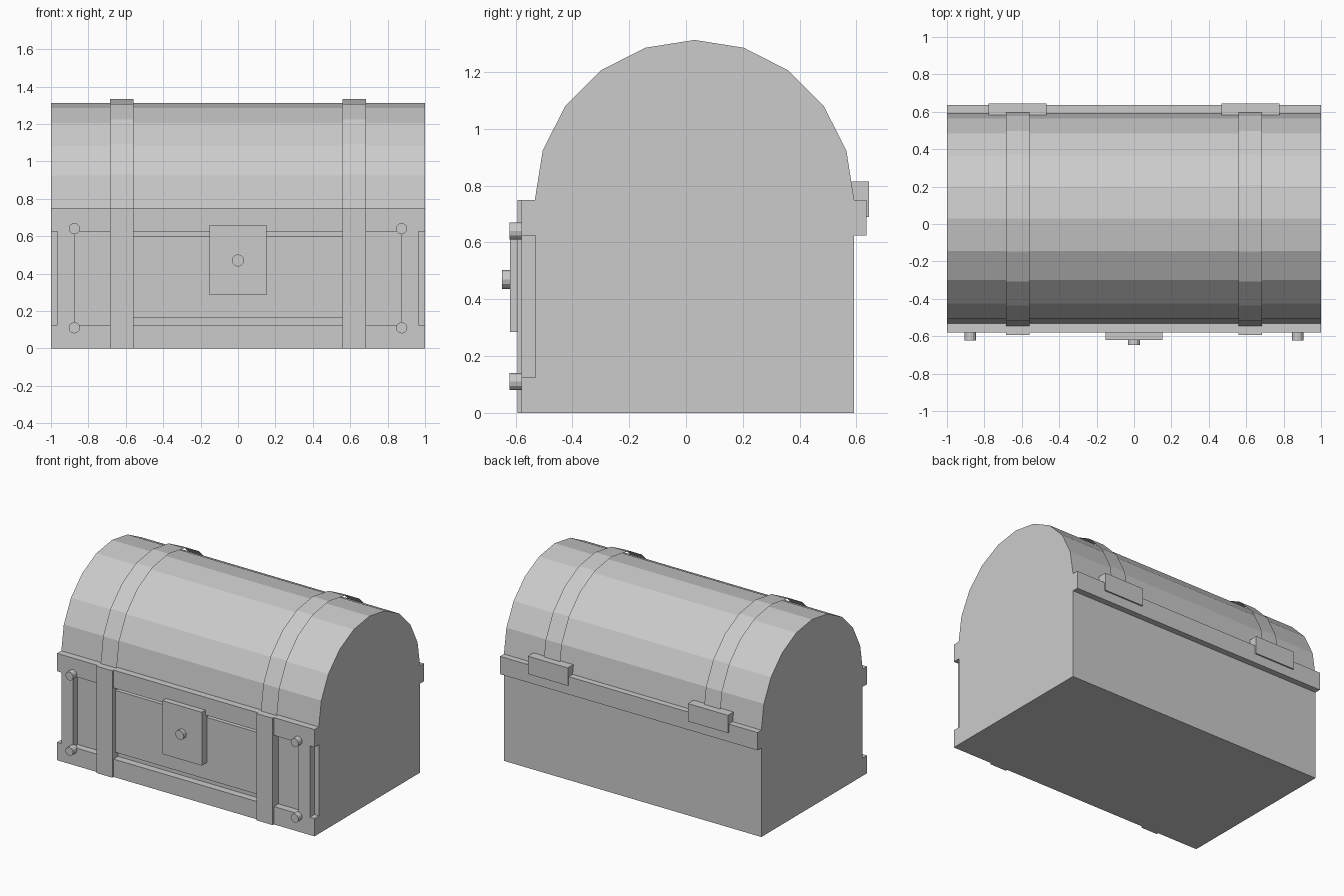
import bpy, bmesh
from math import sin, cos, pi
from mathutils import Matrix

cube = bpy.data.objects.get("Cube")
if cube:
    bpy.data.objects.remove(cube, do_unlink=True)

grey = bpy.data.materials.new("plain grey")
grey.use_nodes = True
grey.diffuse_color = (0.6, 0.6, 0.6, 1)
grey.node_tree.nodes["Principled BSDF"].inputs["Base Color"].default_value = (0.6, 0.6, 0.6, 1)


def finish(name, bm):
    mesh = bpy.data.meshes.new(name)
    bm.to_mesh(mesh)
    bm.free()
    mesh.materials.append(grey)
    obj = bpy.data.objects.new(name, mesh)
    bpy.context.collection.objects.link(obj)
    return obj


def box(name, x, y, z):
    bm = bmesh.new()
    bmesh.ops.create_cube(bm, size=1)
    for v in bm.verts:
        for axis, (low, high) in enumerate((x, y, z)):
            v.co[axis] = high if v.co[axis] > 0 else low
    return finish(name, bm)


def stud(name, x, z, radius, y_front, y_back):
    bm = bmesh.new()
    place = Matrix.Translation((x, (y_front + y_back) / 2, z)) @ Matrix.Rotation(pi / 2, 4, 'X')
    bmesh.ops.create_cone(bm, cap_ends=True, segments=12, radius1=radius, radius2=radius,
                          depth=y_back - y_front, matrix=place)
    return finish(name, bm)


def arch(ry, rz, steps=10):
    """Half-round lid outline, from back to front."""
    return [(0.03 + ry * cos(pi * i / steps), 0.75 + rz * sin(pi * i / steps))
            for i in range(steps + 1)]


# Chest body and rounded lid: one outline with front rails and a back lip
BACK, LIP, FRONT, PANEL = 0.592, 0.635, -0.58, -0.53
outline = [(FRONT, 0), (BACK, 0), (BACK, 0.625), (LIP, 0.625), (LIP, 0.75)]
outline += arch(0.562, 0.563)
outline += [(FRONT, 0.75), (FRONT, 0.625), (PANEL, 0.625), (PANEL, 0.125), (FRONT, 0.125)]
bm = bmesh.new()
side = bm.faces.new([bm.verts.new((-1, y, z)) for y, z in outline])
ext = bmesh.ops.extrude_face_region(bm, geom=[side], use_keep_orig=True)
bmesh.ops.translate(bm, vec=(2, 0, 0),
                    verts=[g for g in ext["geom"] if isinstance(g, bmesh.types.BMVert)])
bmesh.ops.recalc_face_normals(bm, faces=bm.faces)
finish("chest_body", bm)

# Raised middle panel and lock
box("front_panel", (-0.6, 0.6), (-0.56, PANEL), (0.165, 0.6))
box("lock_plate", (-0.153, 0.153), (-0.62, -0.55), (0.285, 0.66))
stud("lock_knob", 0, 0.47, 0.033, -0.648, -0.615)

# Parts repeated on both sides
for label, s in (("left", 1), ("right", -1)):
    def span(a, b):
        return sorted((s * a, s * b))

    box(label + "_stile", span(0.875, 0.965), (FRONT, PANEL), (0.125, 0.625))
    box(label + "_front_strap", span(0.56, 0.685), (-0.594, PANEL), (0, 0.75))
    box(label + "_hinge", span(0.467, 0.777), (0.583, 0.645), (0.69, 0.815))
    for level, z in (("upper", 0.64), ("lower", 0.11)):
        stud(f"{label}_{level}_bolt", s * 0.875, z, 0.03, -0.622, -0.57)

    # Thin open strap over the lid
    bm = bmesh.new()
    low, high = span(0.56, 0.685)
    rows = [(bm.verts.new((low, y, z)), bm.verts.new((high, y, z)))
            for y, z in arch(0.576, 0.584)]
    for (a, b), (c, d) in zip(rows, rows[1:]):
        bm.faces.new((a, b, d, c))
    finish(label + "_lid_strap", bm)
